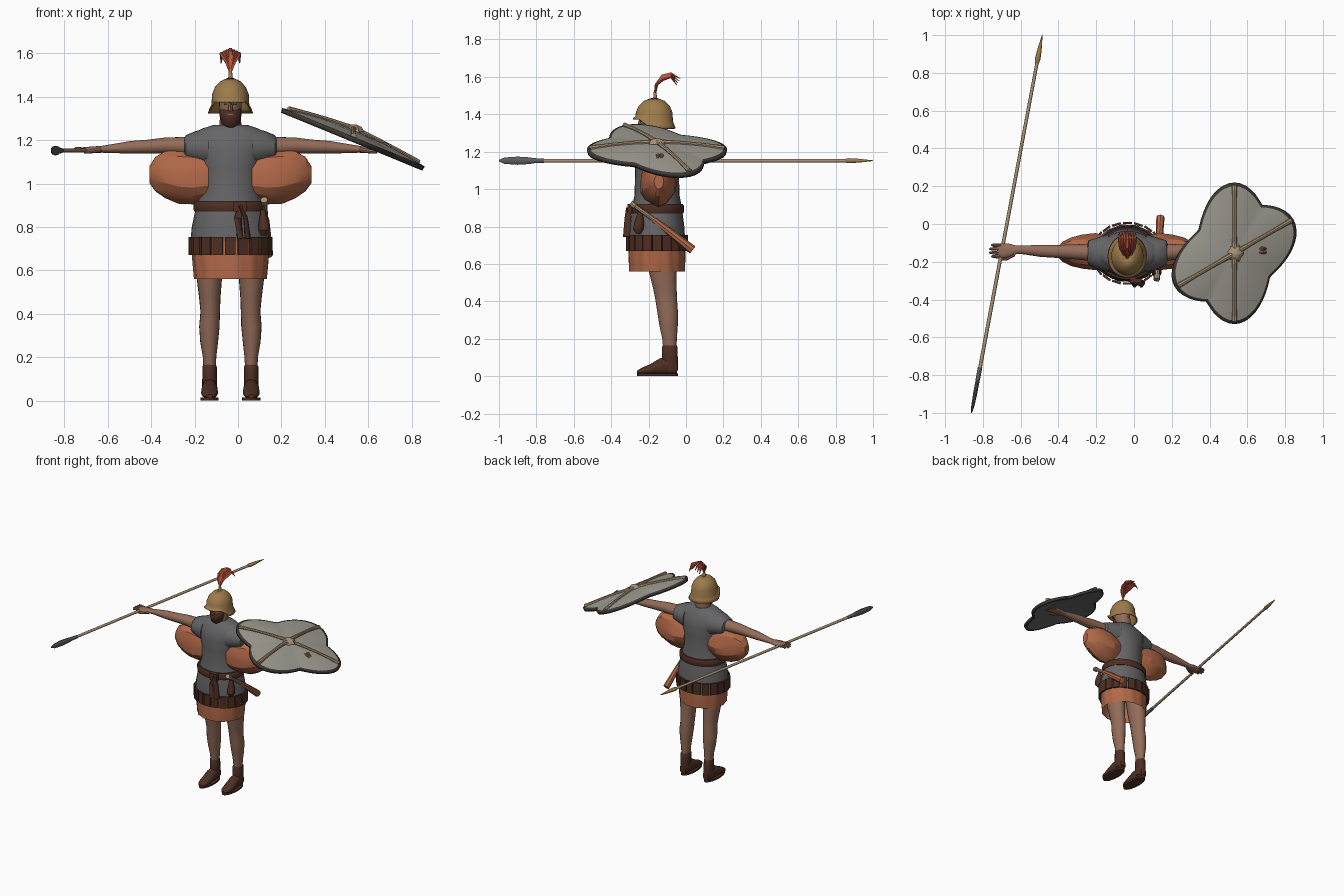
import bpy, bmesh
from math import sin, cos, pi, radians, hypot
from mathutils import Vector

cube = bpy.data.objects.get("Cube")
if cube:
    bpy.data.objects.remove(cube, do_unlink=True)


def material(name, *rgb):
    m = bpy.data.materials.new(name)
    m.use_nodes = True
    m.diffuse_color = (*rgb, 1)
    m.node_tree.nodes["Principled BSDF"].inputs["Base Color"].default_value = (*rgb, 1)
    return m


BRONZE = material("bronze", .34, .2, .07)
MAIL = material("mail grey", .13, .13, .135)
SHIELD = material("pale shield", .34, .33, .28)
SKIN = material("skin", .29, .15, .1)
CLOTH = material("orange cloth", .44, .14, .065)
LEATHER = material("dark leather", .075, .028, .017)
PLUME = material("red plume", .5, .09, .05)
WOOD = material("wood", .4, .29, .18)
RIM = material("shield rim", .045, .038, .034)
IRON = material("iron", .1, .105, .115)

MID = -.035    # body centre line in x
BACK = -.155   # body centre in y
SIDES = ((1, "left"), (-1, "right"))


def build(name, verts, faces, mats, angle=40, recalc=True):
    mesh = bpy.data.meshes.new(name)
    mesh.from_pydata(verts, [], faces)
    if recalc:
        bm = bmesh.new()
        bm.from_mesh(mesh)
        bmesh.ops.recalc_face_normals(bm, faces=bm.faces)
        bm.to_mesh(mesh)
        bm.free()
    ob = bpy.data.objects.new(name, mesh)
    bpy.context.collection.objects.link(ob)
    for m in mats:
        mesh.materials.append(m)
    bpy.ops.object.select_all(action='DESELECT')
    ob.select_set(True)
    bpy.context.view_layer.objects.active = ob
    bpy.ops.object.shade_smooth_by_angle(angle=radians(angle))
    return ob


def skin_rings(rings, n, caps):
    verts = [v for r in rings for v in r]
    faces = [(i * n + j, i * n + (j + 1) % n, (i + 1) * n + (j + 1) % n, (i + 1) * n + j)
             for i in range(len(rings) - 1) for j in range(n)]
    if caps:
        faces += [tuple(range(n))[::-1], tuple(range(len(verts) - n, len(verts)))]
    return verts, faces


def loft(name, rings, mat, axis='Z', s=1, n=20, c=MID, caps=True, wave=0, k=5, angle=40):
    """Rings are (position on axis, centre a, centre b, radius a, radius b)."""
    out = []
    for i, (t, a, b, ra, rb) in enumerate(rings):
        ring = []
        for j in range(n):
            q = 2 * pi * j / n
            w = 1 + wave * cos(k * q + i * .7)
            u, v = a + ra * w * cos(q), b + rb * w * sin(q)
            x, y, z = {'X': (t, u, v), 'Y': (u, t, v), 'Z': (u, v, t)}[axis]
            ring.append((c + s * x, y, z))
        out.append(ring)
    return build(name, *skin_rings(out, n, caps), [mat], angle)


def upright(name, rows, mat, y=BACK, **kw):
    """Loft about the body centre line from (z, half width, half depth)."""
    return loft(name, [(z, 0, y, rx, ry) for z, rx, ry in rows], mat, **kw)


def tube(name, pts, radii, mat, n=8, flat=1):
    pts = [Vector(p) for p in pts]
    rings = []
    for i, p in enumerate(pts):
        d = pts[min(i + 1, len(pts) - 1)] - pts[max(i - 1, 0)]
        side = d.cross(Vector((0, 0, 1)))
        side = side.normalized() if side.length > 1e-5 else Vector((1, 0, 0))
        up = side.cross(d).normalized()
        r = radii[i]
        rings.append([p + side * r * cos(2 * pi * j / n) + up * r * flat * sin(2 * pi * j / n)
                      for j in range(n)])
    return build(name, *skin_rings(rings, n, True), [mat])


def plate(name, centre, size, mat, turn=0):
    c, h = Vector(centre), Vector(size) / 2
    rings = []
    for sz in (-1, 1):
        ring = []
        for sx, sy in ((-1, -1), (1, -1), (1, 1), (-1, 1)):
            x, y = sx * h.x, sy * h.y
            ring.append(c + Vector((x * cos(turn) - y * sin(turn), x * sin(turn) + y * cos(turn), sz * h.z)))
        rings.append(ring)
    return build(name, *skin_rings(rings, 4, True), [mat])


# Tunic, skirt and belt
upright("mail_tunic", [(.735, .184, .15), (.8, .178, .146), (.9, .157, .133), (.97, .133, .12),
                       (1.07, .137, .118), (1.15, .16, .118), (1.2, .178, .105), (1.235, .165, .085),
                       (1.255, .125, .072), (1.27, .078, .06)], MAIL, n=28)
upright("skirt", [(.56, .165, .15), (.65, .174, .152), (.74, .178, .146)], CLOTH,
        n=56, caps=False, wave=.018, k=14)
upright("belt", [(.87, .166, .14), (.88, .17, .144), (.91, .17, .144), (.92, .163, .138)], LEATHER, n=28)
STRIPS = 20
for i in range(STRIPS):
    q = 2 * pi * i / STRIPS
    ex, ey = .187 * cos(q), .16 * sin(q)
    plate("skirt_strip", (MID + ex, BACK + ey, .712), (.012, .048, .085), LEATHER, q)
plate("belt_knot", (.01, -.3, .895), (.06, .025, .05), LEATHER)
for x in (0, .035):
    tube("belt_tail", [(.01, -.305, .9), (x, -.312, .84), (x + .01, -.318, .745)],
         (.016, .018, .022), LEATHER, flat=.5)
loft("pouch", [(.76, .155, -.255, .012, .012), (.785, .155, -.255, .027, .028),
               (.82, .155, -.25, .024, .026), (.88, .15, -.245, .01, .012)], LEATHER, n=12)

# Sword at the left hip
tube("scabbard", [(.128, -.17, .835), (.135, -.06, .75), (.14, .035, .675)], (.016, .019, .022), CLOTH, flat=1.1)
tube("sword_grip", [(.122, -.28, .915), (.128, -.17, .835)], (.012, .012), WOOD)
tube("sword_pommel", [(.12, -.295, .925), (.122, -.272, .908)], (.017, .017), WOOD)

# Arms, sleeves, legs and boots
for s, side in SIDES:
    loft(side + "_arm", [(.1, BACK, 1.175, .055, .055), (.2, -.15, 1.172, .045, .043),
                         (.3, -.147, 1.175, .038, .037), (.38, -.145, 1.17, .034, .032),
                         (.46, -.142, 1.167, .032, .029), (.56, -.137, 1.16, .022, .019),
                         (.59, -.137, 1.158, .023, .016), (.63, -.14, 1.156, .037, .015),
                         (.675, -.142, 1.155, .04, .013), (.69, -.142, 1.154, .034, .008)], SKIN, 'X', s)
    for f in range(4):
        y = -.112 - .02 * f
        reach = .735 - .012 * abs(f - 1.5)
        tube(side + "_finger", [(MID + s * .67, y, 1.156), (MID + s * .71, y, 1.16),
                                (MID + s * reach, y, 1.15)], (.01, .009, .006), SKIN)
    tube(side + "_thumb", [(MID + s * .6, -.16, 1.156), (MID + s * .64, -.182, 1.15),
                           (MID + s * .675, -.185, 1.145)], (.012, .011, .007), SKIN)
    loft(side + "_mail_cap", [(.1, BACK, 1.165, .1, .09), (.16, BACK, 1.167, .083, .075),
                              (.205, -.152, 1.165, .066, .058), (.212, -.152, 1.165, .05, .045)], MAIL, 'X', s)
    loft(side + "_baggy_sleeve", [(.1, BACK, 1.03, .085, .1), (.17, -.15, 1.03, .098, .122),
                                  (.24, -.147, 1.035, .09, .122), (.3, -.145, 1.045, .075, .108),
                                  (.345, -.145, 1.045, .052, .08), (.373, -.145, 1.04, .025, .04)],
         CLOTH, 'X', s, n=16, wave=.05, angle=20)
    loft(side + "_leg", [(.72, .095, -.14, .068, .085), (.56, .097, -.125, .058, .074),
                         (.47, .095, -.113, .049, .063), (.41, .093, -.106, .045, .058),
                         (.34, .097, -.098, .047, .055), (.27, .098, -.093, .041, .049),
                         (.2, .096, -.088, .031, .039), (.13, .096, -.086, .028, .035)], SKIN, s=s)
    loft(side + "_boot_shaft", [(.03, .096, -.085, .034, .044), (.1, .096, -.086, .033, .043),
                                (.155, .096, -.087, .033, .042), (.168, .096, -.087, .028, .035)],
         LEATHER, s=s, wave=.03, k=6)
    loft(side + "_boot_foot", [(-.262, .096, .02, .014, .008), (-.24, .096, .026, .032, .017),
                               (-.19, .096, .036, .039, .029), (-.14, .096, .05, .037, .045),
                               (-.08, .096, .055, .034, .05), (-.048, .096, .045, .024, .036)], LEATHER, 'Y', s)
    loft(side + "_sole", [(0, .096, -.152, .042, .11), (.013, .096, -.152, .042, .11)], LEATHER, s=s)

# Head
upright("neck", [(1.22, .055, .055), (1.33, .046, .05)], SKIN)
upright("head", [(1.265, .02, .025), (1.285, .04, .048), (1.33, .05, .064), (1.38, .053, .068),
                 (1.42, .045, .06)], SKIN, y=-.178)
upright("beard", [(1.255, .02, .022), (1.275, .04, .042), (1.31, .05, .05), (1.332, .051, .046),
                  (1.343, .046, .035)], LEATHER, y=-.2, wave=.03, k=7)
upright("nose", [(1.335, .011, .016), (1.345, .012, .016), (1.375, .006, .009)], SKIN, y=-.242, n=8)
plate("mouth", (MID, -.25, 1.318), (.025, .006, .006), SKIN)
for s, side in SIDES:
    plate(side + "_eye", (MID + s * .021, -.241, 1.366), (.016, .007, .007), RIM, s * .25)
    plate(side + "_brow", (MID + s * .022, -.241, 1.38), (.024, .008, .005), LEATHER, s * .25)

# Helmet: the brim rises over the face
helmet = upright("helmet", [(1.325, .105, .115), (1.345, .095, .107), (1.365, .087, .1), (1.41, .085, .098),
                            (1.445, .071, .083), (1.472, .046, .055), (1.487, .012, .015)],
                 BRONZE, y=-.17, n=32, caps=False)
for v in helmet.data.vertices:
    if v.co.z < 1.4:
        front = min(1, max(0, (-.19 - v.co.y) / .06))
        v.co.z += (1.4 - v.co.z) * .7 * front
helmet.modifiers.new("thickness", 'SOLIDIFY').thickness = .006
upright("plume_holder", [(1.475, .02, .02), (1.49, .01, .01), (1.53, .007, .007)], BRONZE, y=-.165, n=10)
for i in range(-3, 4):
    dx, drop = .013 * i, .006 * abs(i)
    tube("plume_feather", [(MID, -.165, 1.51), (MID + dx * .4, -.158, 1.56),
                           (MID + dx * .8, -.125, 1.605 - drop), (MID + dx, -.08, 1.618 - drop),
                           (MID + dx * 1.1, -.03 - drop, 1.59 - drop * 2)],
         (.006, .012, .014, .011, .002), PLUME, n=6, flat=.7)


# Spear, lying nearly along y
def shaft_x(y):
    return -.673 + .187 * y


def spear_part(name, rows, mat, n=10):
    loft(name, [(y, shaft_x(y), 1.152, rx, rz) for y, rx, rz in rows], mat, 'Y', c=0, n=n)


spear_part("spear_shaft", [(-.8, .01, .01), (.88, .009, .009)], WOOD)
spear_part("spear_blade", [(-1, .002, .005), (-.97, .008, .018), (-.9, .011, .023), (-.84, .011, .019),
                           (-.81, .012, .014), (-.76, .012, .012)], IRON)
spear_part("spear_butt", [(.85, .01, .01), (.87, .015, .014), (.92, .012, .011), (1, .002, .002)], BRONZE)

# Shield: two crossed ellipses, domed and tilted down to the outside
SX, SY, SZ = .532, -.155, 1.213
TILT = radians(30)


def lobe(q, long_way, a, b):
    return 1 / hypot(cos(q - long_way) / a, sin(q - long_way) / b)


def on_shield(q, f, lift=0):
    r = f * max(lobe(q, pi / 2, .375, .2), lobe(q, TILT, .36, .21))
    x, y = r * cos(q), r * sin(q)
    return (SX + x, SY + y, SZ - .41 * x + .035 * (1 - f * f) + lift)


SEG = 72
steps = (1, .95, .75, .5, .25, .04)
rings = [[on_shield(2 * pi * j / SEG, f) for j in range(SEG)] for f in steps]
verts, faces = skin_rings(rings, SEG, False)
faces.append(tuple(range(len(verts) - SEG, len(verts))))
shield = build("shield", verts, faces, [SHIELD, MAIL, RIM], 25, recalc=False)
for p in shield.data.polygons[:SEG]:
    p.material_index = 2
thick = shield.modifiers.new("thickness", 'SOLIDIFY')
thick.thickness, thick.offset = .022, -1
thick.material_offset, thick.material_offset_rim = 1, 2
for q in (pi / 2, -pi / 2, TILT, TILT + pi):
    tube("shield_rib", [on_shield(q, f, .004) for f in (0, .3, .65, .96)], (.015, .011, .01, .014), WOOD)
loft("shield_boss", [(SZ + .025, SX, SY, .045, .045), (SZ + .047, SX, SY, .035, .035),
                     (SZ + .058, SX, SY, .015, .015)], WOOD, c=0, wave=.12, k=6, n=24)
for y in (-.15, -.13):
    tube("shield_knuckle", [(.655, y, 1.178), (.68, y, 1.182), (.7, y, 1.165)], (.008, .01, .007), SKIN)
